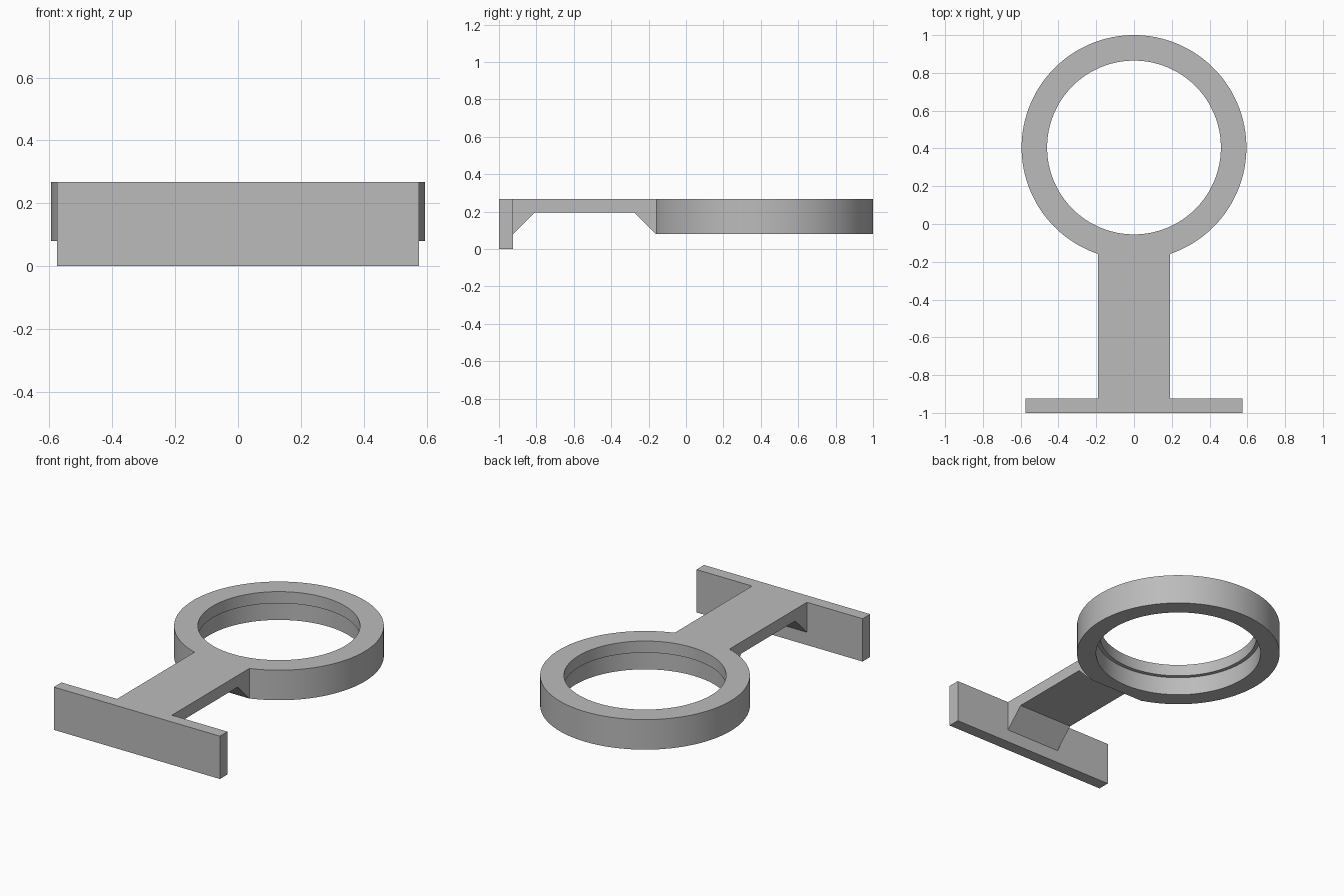
import bpy
import bmesh
from math import radians, cos, sin, tau

if "Cube" in bpy.data.objects:
    bpy.data.objects.remove(bpy.data.objects["Cube"], do_unlink=True)

TOP, ARM_Z, RING_Z = 0.268, 0.195, 0.08
RING_Y, SEGMENTS = 0.405, 128

grey = bpy.data.materials.new("plain grey")
grey.use_nodes = True
grey.diffuse_color = (0.5, 0.5, 0.5, 1)
grey.node_tree.nodes["Principled BSDF"].inputs["Base Color"].default_value = (0.5, 0.5, 0.5, 1)


def finish(bm, name):
    bmesh.ops.recalc_face_normals(bm, faces=bm.faces)
    mesh = bpy.data.meshes.new(name)
    bm.to_mesh(mesh)
    bm.free()
    mesh.materials.append(grey)
    obj = bpy.data.objects.new(name, mesh)
    bpy.context.collection.objects.link(obj)
    return obj


def prism(name, profile, half_width):
    """Extrude a side (y, z) profile symmetrically along x."""
    bm = bmesh.new()
    face = bm.faces.new([bm.verts.new((-half_width, y, z)) for y, z in profile])
    moved = bmesh.ops.extrude_face_region(bm, geom=[face])["geom"]
    verts = [v for v in moved if isinstance(v, bmesh.types.BMVert)]
    bmesh.ops.translate(bm, verts=verts, vec=(2 * half_width, 0, 0))
    return finish(bm, name)


def lathe(name, profile):
    """Revolve a closed (radius, z) profile about the ring axis."""
    bm = bmesh.new()
    loops = []
    for i in range(SEGMENTS):
        a = tau * i / SEGMENTS
        loops.append([bm.verts.new((r * cos(a), RING_Y + r * sin(a), z)) for r, z in profile])
    n = len(profile)
    for i in range(SEGMENTS):
        a, b = loops[i], loops[(i + 1) % SEGMENTS]
        for j in range(n):
            k = (j + 1) % n
            bm.faces.new((a[j], b[j], b[k], a[k]))
    return finish(bm, name)


def combine(obj, other, operation):
    mod = obj.modifiers.new(operation.title(), "BOOLEAN")
    mod.operation, mod.solver, mod.object = operation, "EXACT", other
    bpy.context.view_layer.objects.active = obj
    bpy.ops.object.modifier_apply(modifier=mod.name)
    bpy.data.objects.remove(other, do_unlink=True)


# Ring with a slightly wider bore below an inner lip
ring = lathe("ring_holder", [(0.595, RING_Z), (0.595, TOP), (0.46, TOP),
                             (0.46, ARM_Z), (0.483, ARM_Z), (0.483, RING_Z)])

# Sloped cut where the arm's gusset runs into the ring
cutter = prism("gusset_cutter", [(-0.16, RING_Z), (-0.275, ARM_Z), (-0.275, 0), (-0.16, 0)], 0.3)
cutter.hide_render = True
combine(ring, cutter, "DIFFERENCE")

# Arm with a sloped gusset at each end
arm = prism("arm", [(-0.96, TOP), (-0.96, RING_Z), (-0.925, RING_Z), (-0.81, ARM_Z),
                    (-0.275, ARM_Z), (-0.16, RING_Z), (-0.11, RING_Z), (-0.11, TOP)], 0.19)
combine(ring, arm, "UNION")

# Upright mounting plate
plate = prism("mounting_plate", [(-1, 0), (-0.925, 0), (-0.925, TOP), (-1, TOP)], 0.575)
combine(ring, plate, "UNION")

bpy.ops.object.select_all(action="DESELECT")
ring.select_set(True)
bpy.context.view_layer.objects.active = ring
bpy.ops.object.shade_smooth_by_angle(angle=radians(30))
